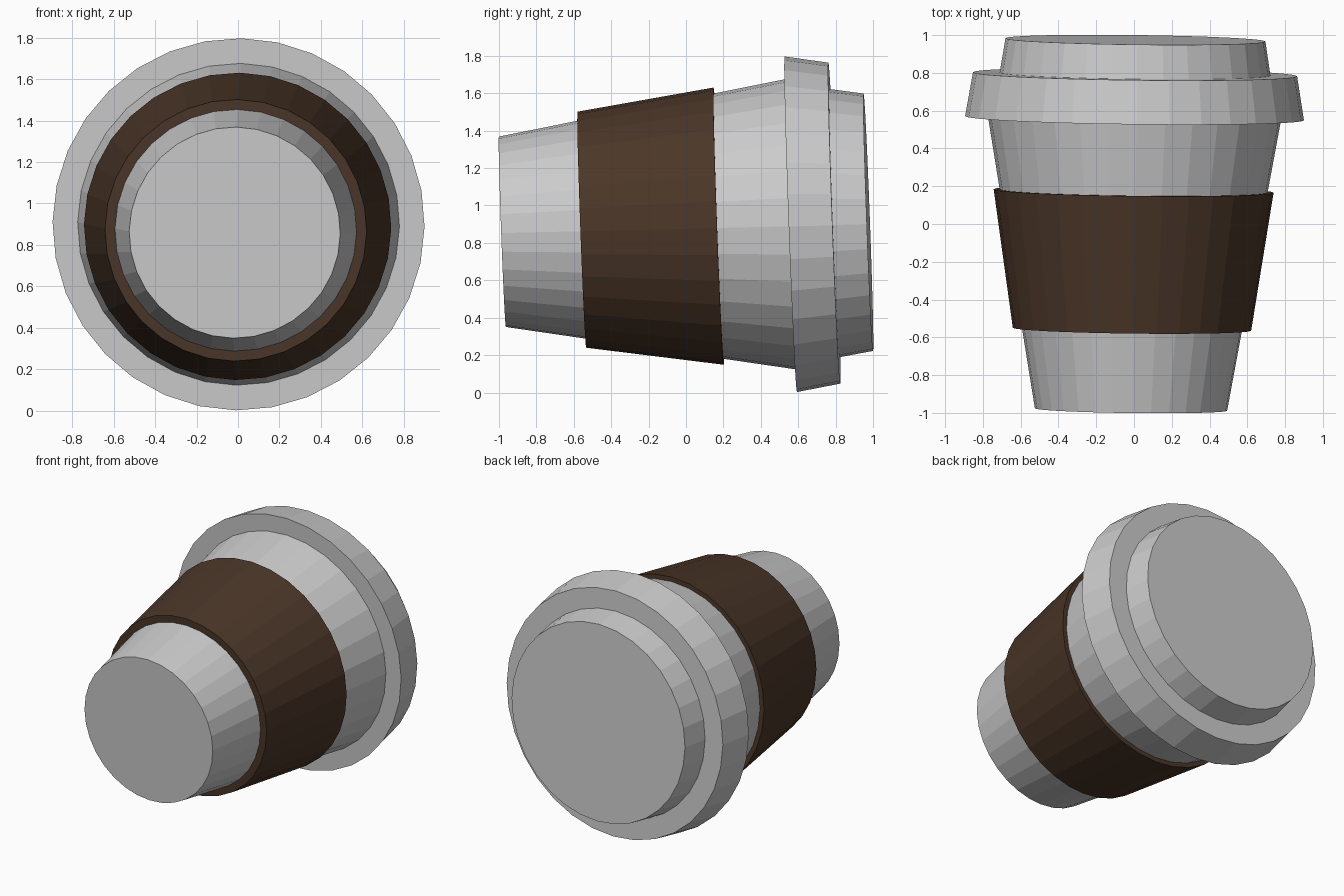
import bpy, bmesh
from math import sin, cos, pi
from mathutils import Vector

if "Cube" in bpy.data.objects:
    bpy.data.objects.remove(bpy.data.objects["Cube"])

SIDES = 32
# The cup lies on its side, slightly tilted: centre, cross-section axes, long axis
CENTRE = Vector((-0.004, 0, 0.885))
U = Vector((1, -0.012, -0.014))
V = Vector((0.014, -0.037, 1))
AXIS = Vector((0.012, 1, 0.026))


def lathe(name, profile, closed=False, material=None):
    """Revolve (radius, distance along axis) points; cap the ends or close the loop."""
    bm = bmesh.new()
    rings = []
    for r, t in profile:
        rings.append([bm.verts.new(CENTRE + AXIS * t
                                   + U * (r * sin(2 * pi * i / SIDES))
                                   + V * (r * cos(2 * pi * i / SIDES)))
                      for i in range(SIDES)])
    pairs = list(zip(rings, rings[1:]))
    if closed:
        pairs.append((rings[-1], rings[0]))
    else:
        bm.faces.new(rings[0])
        bm.faces.new(rings[-1])
    for a, b in pairs:
        for i in range(SIDES):
            j = (i + 1) % SIDES
            bm.faces.new((a[i], a[j], b[j], b[i]))
    bmesh.ops.recalc_face_normals(bm, faces=bm.faces)
    mesh = bpy.data.meshes.new(name)
    bm.to_mesh(mesh)
    bm.free()
    obj = bpy.data.objects.new(name, mesh)
    bpy.context.collection.objects.link(obj)
    if material:
        mesh.materials.append(material)
    return obj


brown = bpy.data.materials.new("brown_card")
brown.diffuse_color = (0.07, 0.037, 0.021, 1)
brown.use_nodes = True
brown.node_tree.nodes["Principled BSDF"].inputs["Base Color"].default_value = brown.diffuse_color

# Tapered cup body
lathe("cup", [(0.509, -0.982), (0.776, 0.56)])

# Cardboard sleeve around the cup
lathe("sleeve", [(0.582, -0.557), (0.631, -0.557), (0.741, 0.175), (0.709, 0.175)],
      closed=True, material=brown)

# Lid: wide rim with a raised top
lathe("lid", [(0.897, 0.56), (0.858, 0.793), (0.717, 0.793), (0.688, 0.975)])
